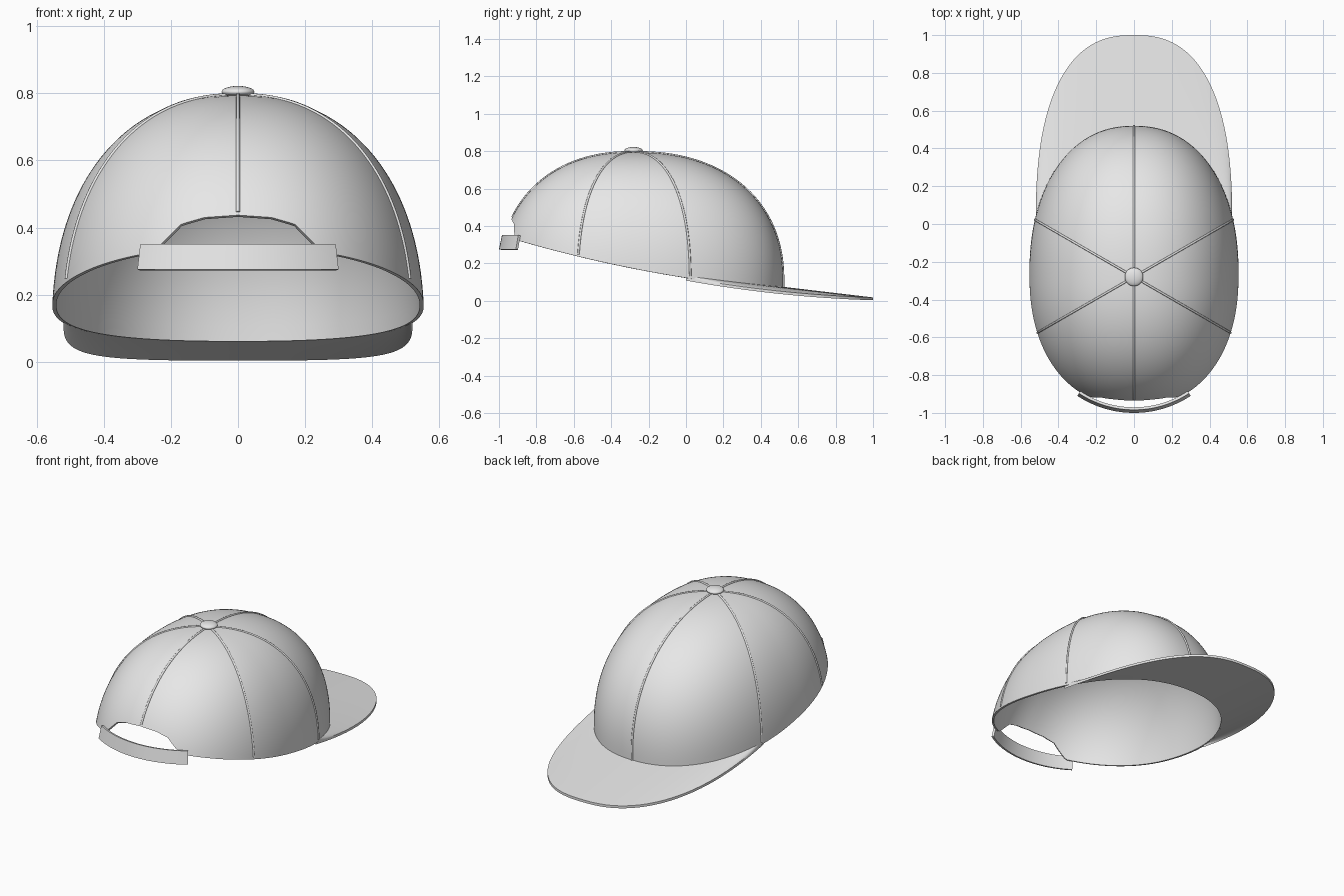
import bpy
from math import sin, cos, asin, pi, radians, copysign

cube = bpy.data.objects.get("Cube")
if cube:
    bpy.data.objects.remove(cube, do_unlink=True)

CENTER_Y, BASE_Z, HEIGHT = -0.28, 0.10, 0.695
HALF_WIDTH, FRONT, BACK = 0.555, 0.80, 0.72
PLAN, PROFILE, BRIM = 2.22, 2.25, 2.5      # fullness of the rounded outlines

grey = bpy.data.materials.new("light_grey_cloth")
grey.use_nodes = True
grey.diffuse_color = (0.8, 0.8, 0.8, 1)
grey.node_tree.nodes["Principled BSDF"].inputs["Base Color"].default_value = (0.8, 0.8, 0.8, 1)


def spow(v, power):
    """Power that keeps the sign."""
    return copysign(abs(v) ** power, v)


def dome(theta, lat):
    """Point on the crown at a plan angle and a latitude."""
    depth = FRONT if sin(theta) > 0 else BACK
    plan = abs(cos(theta) / HALF_WIDTH) ** PLAN + abs(sin(theta) / depth) ** PLAN
    r = cos(lat) ** (2 / PROFILE) * plan ** (-1 / PLAN)
    return (r * cos(theta), CENTER_Y + r * sin(theta),
            BASE_Z + HEIGHT * spow(sin(lat), 2 / PROFILE))


def hem(x, y):
    """Height of the lower edge, including the rear opening."""
    t = y - CENTER_Y
    z = 0.172 - 0.198 * t + 0.073 * t * t
    if t < 0:
        arch = [(0, 0.437), (0.1, 0.43), (0.17, 0.41), (0.225, 0.355), (0.275, 0.305)]
        for (x0, z0), (x1, z1) in zip(arch, arch[1:]):
            if x0 <= abs(x) <= x1:
                z = max(z, z0 + (z1 - z0) * (abs(x) - x0) / (x1 - x0))
    return z


def hem_lat(theta):
    """Latitude where the crown meets its lower edge."""
    lat = 0.0
    for _ in range(14):
        x, y, z = dome(theta, lat)
        lat = 0.5 * lat + 0.5 * asin(spow((hem(x, y) - BASE_Z) / HEIGHT, PROFILE / 2))
    return lat


def finish(obj, thickness=0):
    """Give the part its colour, thickness and smooth shading."""
    obj.data.materials.append(grey)
    bpy.ops.object.select_all(action='DESELECT')
    bpy.context.view_layer.objects.active = obj
    obj.select_set(True)
    if thickness:
        mod = obj.modifiers.new("thickness", 'SOLIDIFY')
        mod.thickness = thickness
        bpy.ops.object.modifier_apply(modifier=mod.name)
    if obj.type == 'MESH':
        bpy.ops.object.shade_smooth_by_angle(angle=radians(40))


def sheet(name, rows, thickness=0, closed=False, tip=None):
    """Skin rows of points, optionally closed around and ending in a tip."""
    n = len(rows[0])
    verts = [p for row in rows for p in row]
    faces = []
    for j in range(len(rows) - 1):
        for i in range(n if closed else n - 1):
            k = (i + 1) % n
            faces.append((j * n + i, j * n + k, (j + 1) * n + k, (j + 1) * n + i))
    if tip:
        last = (len(rows) - 1) * n
        faces += [(last + i, last + (i + 1) % n, len(verts)) for i in range(n)]
        verts.append(tip)
    mesh = bpy.data.meshes.new(name)
    mesh.from_pydata(verts, [], faces)
    obj = bpy.data.objects.new(name, mesh)
    bpy.context.collection.objects.link(obj)
    finish(obj, thickness)


# Crown: open dome with a tilted hem and a rear opening
COLS, ROWS = 288, 36
thetas = [2 * pi * i / COLS for i in range(COLS)]
lows = [hem_lat(t) for t in thetas]
rows = [[dome(t, lo + (pi / 2 - lo) * j / ROWS) for t, lo in zip(thetas, lows)]
        for j in range(ROWS)]
sheet("crown", rows, 0.012, closed=True, tip=(0, CENTER_Y, BASE_Z + HEIGHT))


# Brim: lofted from the front hem out to a rounded edge
def brim_point(u, s, lift):
    theta = radians(30 + 120 * u)
    ix, iy, iz = dome(theta, hem_lat(theta))
    ix, iy = ix * 0.992, CENTER_Y + (iy - CENTER_Y) * 0.992
    ox = 0.52 * spow(cos(pi * u), 2 / BRIM)
    oy = abs(sin(pi * u)) ** (2 / BRIM)
    oz = 0.108 - 0.18 * oy + 0.075 * oy * oy
    return (ix + (ox - ix) * s, iy + (oy - iy) * s, iz + (oz - iz) * s + lift)


STEPS = 8
section = [(j / STEPS, 0.015) for j in range(STEPS + 1)]
section += [(1 - j / STEPS, 0) for j in range(STEPS + 1)]
rows = [[brim_point(i / 120, s, lift) for s, lift in section] for i in range(121)]
sheet("brim", rows, closed=True)


# Rear adjustment strap: a bent, slightly flared band
def strap_row(radius, z):
    return [(radius * sin(a), -0.455 - radius * cos(a), z)
            for a in (radians(-33.4 + 66.8 * i / 32) for i in range(33))]


sheet("rear_strap", [strap_row(0.545, 0.275), strap_row(0.529, 0.351)], 0.014)

# Panel seams: six raised cords from the top down to the hem
for n in range(6):
    theta = radians(30 + 60 * n)
    low = hem_lat(theta) + 0.015
    curve = bpy.data.curves.new(f"panel_seam_{n + 1}", 'CURVE')
    curve.dimensions = '3D'
    curve.bevel_depth = 0.006
    curve.bevel_resolution = 2
    curve.use_fill_caps = True
    spline = curve.splines.new('POLY')
    spline.points.add(40)
    for i, point in enumerate(spline.points):
        point.co = (*dome(theta, low + (radians(88) - low) * i / 40), 1)
    seam = bpy.data.objects.new(curve.name, curve)
    bpy.context.collection.objects.link(seam)
    finish(seam)

# Top button
bpy.ops.mesh.primitive_uv_sphere_add(segments=32, ring_count=16, radius=1,
                                     location=(0, CENTER_Y, 0.804))
button = bpy.context.object
button.name = "top_button"
button.scale = (0.049, 0.049, 0.018)
finish(button)
